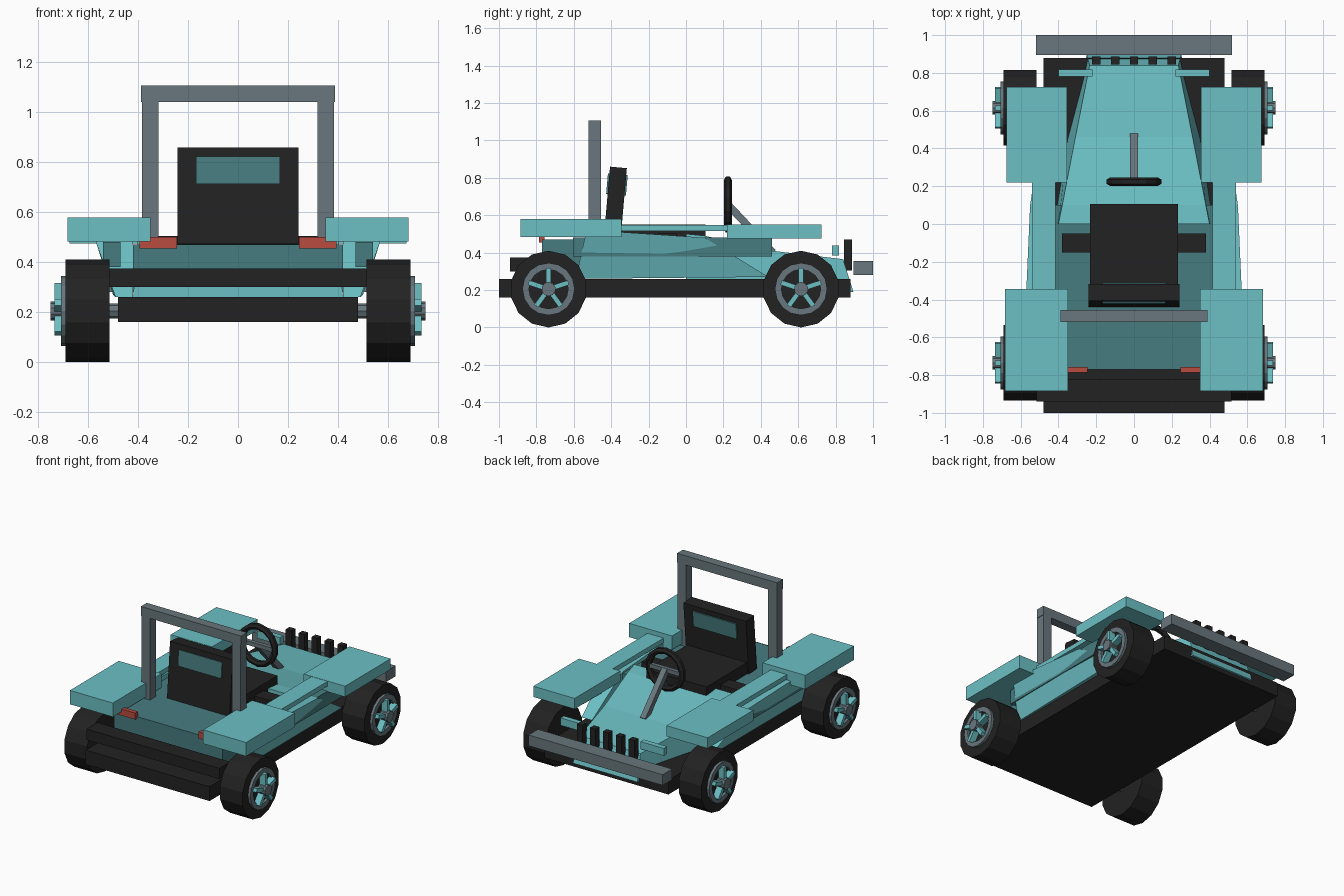
import bpy, bmesh, math
from mathutils import Vector, Matrix

if "Cube" in bpy.data.objects:
    bpy.data.objects.remove(bpy.data.objects["Cube"])


def material(name, rgb):
    m = bpy.data.materials.new(name)
    m.diffuse_color = (*rgb, 1)
    m.use_nodes = True
    m.node_tree.nodes["Principled BSDF"].inputs["Base Color"].default_value = m.diffuse_color
    return m


CYAN = material("light cyan paint", (0.150, 0.527, 0.558))
TEAL = material("dark teal", (0.063, 0.202, 0.216))
BLACK = material("black", (0.016, 0.016, 0.016))
GREY = material("steel grey", (0.138, 0.184, 0.205))
RED = material("red lamp", (0.48, 0.07, 0.05))


def finish(name, bm, mat):
    bmesh.ops.recalc_face_normals(bm, faces=bm.faces)
    me = bpy.data.meshes.new(name)
    bm.to_mesh(me)
    bm.free()
    me.materials.append(mat)
    ob = bpy.data.objects.new(name, me)
    bpy.context.collection.objects.link(ob)
    return ob


def box(name, mat, x, y, z, matrix=None):
    """Box from three (min, max) ranges."""
    bm = bmesh.new()
    bmesh.ops.create_cube(bm, size=1)
    for v in bm.verts:
        for i, r in enumerate((x, y, z)):
            v.co[i] = r[0] if v.co[i] < 0 else r[1]
    if matrix:
        bm.transform(matrix)
    return finish(name, bm, mat)


def pair(name, mat, x, y, z):
    box(name + "_right", mat, x, y, z)
    box(name + "_left", mat, (-x[1], -x[0]), y, z)


def skin(name, mat, loop_a, loop_b):
    """Solid between two matching point loops."""
    bm = bmesh.new()
    a = [bm.verts.new(p) for p in loop_a]
    b = [bm.verts.new(p) for p in loop_b]
    bm.faces.new(a)
    bm.faces.new(b[::-1])
    for i in range(len(a)):
        j = (i + 1) % len(a)
        bm.faces.new((a[i], a[j], b[j], b[i]))
    return finish(name, bm, mat)


def lathe(name, mat, centre, profile, n, axis="x"):
    """Closed (offset, radius) profile turned round the x or y axis."""
    bm = bmesh.new()
    rings = []
    for k in range(n):
        t = 2 * math.pi * k / n
        ring = []
        for d, r in profile:
            s, c = r * math.sin(t), r * math.cos(t)
            p = (d, s, c) if axis == "x" else (s, d, c)
            ring.append(bm.verts.new(Vector(p) + Vector(centre)))
        rings.append(ring)
    m = len(profile)
    for k in range(n):
        a, b = rings[k], rings[(k + 1) % n]
        for i in range(m):
            j = (i + 1) % m
            bm.faces.new((a[i], a[j], b[j], b[i]))
    bmesh.ops.remove_doubles(bm, verts=bm.verts, dist=1e-5)
    return finish(name, bm, mat)


# chassis, tub and bumpers
box("chassis", BLACK, (-0.48, 0.48), (-1.0, 0.88), (0.16, 0.26))
box("tub", TEAL, (-0.42, 0.42), (-0.77, 0.1), (0.30, 0.47))
box("rear_bumper", BLACK, (-0.515, 0.515), (-0.94, -0.82), (0.30, 0.375))
box("front_bumper", GREY, (-0.52, 0.52), (0.895, 1.0), (0.28, 0.355))

# hood: sloping and narrowing to the nose
hood = [(0.0, 0.50, 0.40), (0.1, 0.49, 0.38), (0.46, 0.41, 0.31), (0.84, 0.365, 0.235),
        (0.895, 0.19, 0.25), (0.84, 0.19, 0.26), (0.46, 0.25, 0.35), (0.0, 0.26, 0.42)]
skin("hood", CYAN, [(w, y, z) for y, z, w in hood], [(-w, y, z) for y, z, w in hood])

# side pods, with dark boxes running through them to the front fenders
pod = [(-0.59, 0.26, 0.49), (-0.54, 0.485, 0.57), (-0.35, 0.51, 0.57),
       (0.1, 0.48, 0.55), (0.44, 0.27, 0.50)]
for s, side in ((1, "right"), (-1, "left")):
    skin("side_pod_" + side, CYAN, [(s * w, y, z) for y, z, w in pod],
         [(s * 0.42, y, z) for y, z, w in pod])
pair("pod_core", TEAL, (0.47, 0.54), (-0.605, 0.46), (0.38, 0.48))
pair("side_rail", CYAN, (0.415, 0.54), (-0.36, 0.23), (0.515, 0.548))

# fenders
pair("front_fender", CYAN, (0.355, 0.675), (0.22, 0.725), (0.475, 0.55))
pair("rear_fender", CYAN, (0.35, 0.682), (-0.885, -0.345), (0.483, 0.58))

# lamps and grille
pair("tail_lamp", RED, (0.245, 0.395), (-0.787, -0.757), (0.455, 0.50))
pair("headlamp_bar", CYAN, (0.22, 0.40), (0.78, 0.817), (0.385, 0.437))
for i in range(5):
    x = (i - 2) * 0.1
    box(f"grille_bar_{i + 1}", BLACK, (x - 0.022, x + 0.022), (0.845, 0.888), (0.305, 0.47))

# roll bar
pair("roll_bar_post", GREY, (0.318, 0.385), (-0.52, -0.455), (0.46, 1.05))
box("roll_bar_top", GREY, (-0.388, 0.388), (-0.52, -0.455), (1.042, 1.107))

# seat with a leaning back and headrest panel
box("seat_cushion", BLACK, (-0.232, 0.232), (-0.36, 0.105), (0.45, 0.55))
box("seat_mount", BLACK, (-0.38, 0.38), (-0.15, -0.05), (0.46, 0.505))
lean = Matrix.Translation((0, -0.395, 0.47)) @ Matrix.Rotation(math.radians(-5), 4, "X")
box("seat_back", BLACK, (-0.242, 0.242), (-0.045, 0.045), (0, 0.387), lean)
box("headrest_panel", TEAL, (-0.168, 0.168), (-0.053, 0.053), (0.24, 0.35), lean)

# steering wheel, crossbar and column
tube = [(0.022 * math.cos(t * math.pi / 3), 0.13 + 0.022 * math.sin(t * math.pi / 3))
        for t in range(6)]
lathe("steering_wheel", BLACK, (0, 0.224, 0.657), tube, 14, "y")
box("steering_crossbar", GREY, (-0.125, 0.125), (0.21, 0.238), (0.643, 0.671))
a, b = Vector((0, 0.224, 0.657)), Vector((0, 0.465, 0.40))
tilt = Matrix.Translation(a) @ (b - a).to_track_quat("Z", "Y").to_matrix().to_4x4()
box("steering_column", GREY, (-0.02, 0.02), (-0.02, 0.02), (0, (b - a).length), tilt)

# wheels: tyre, rim ring, five spokes, hub, axle
for end, y in (("front", 0.615), ("rear", -0.735)):
    c = Vector((0, y, 0.205))
    lathe(end + "_axle", GREY, c, [(-0.55, 0), (-0.55, 0.03), (0.55, 0.03), (0.55, 0)], 8)
    for s, side in ((1, "right"), (-1, "left")):
        tag = f"{end}_{side}_"
        lathe(tag + "tyre", BLACK, c,
              [(s * 0.515, 0), (s * 0.515, 0.205), (s * 0.69, 0.205), (s * 0.69, 0)], 14)
        lathe(tag + "rim", GREY, c,
              [(s * 0.68, 0.105), (s * 0.68, 0.14), (s * 0.708, 0.14), (s * 0.708, 0.105)], 16)
        lathe(tag + "hub", GREY, c,
              [(s * 0.68, 0), (s * 0.68, 0.038), (s * 0.75, 0.038), (s * 0.75, 0)], 10)
        for k in range(5):
            turn = Matrix.Translation(c) @ Matrix.Rotation(2 * math.pi * k / 5, 4, "X")
            box(f"{tag}spoke_{k + 1}", CYAN, sorted((s * 0.69, s * 0.735)),
                (-0.013, 0.013), (0.025, 0.112), turn)
